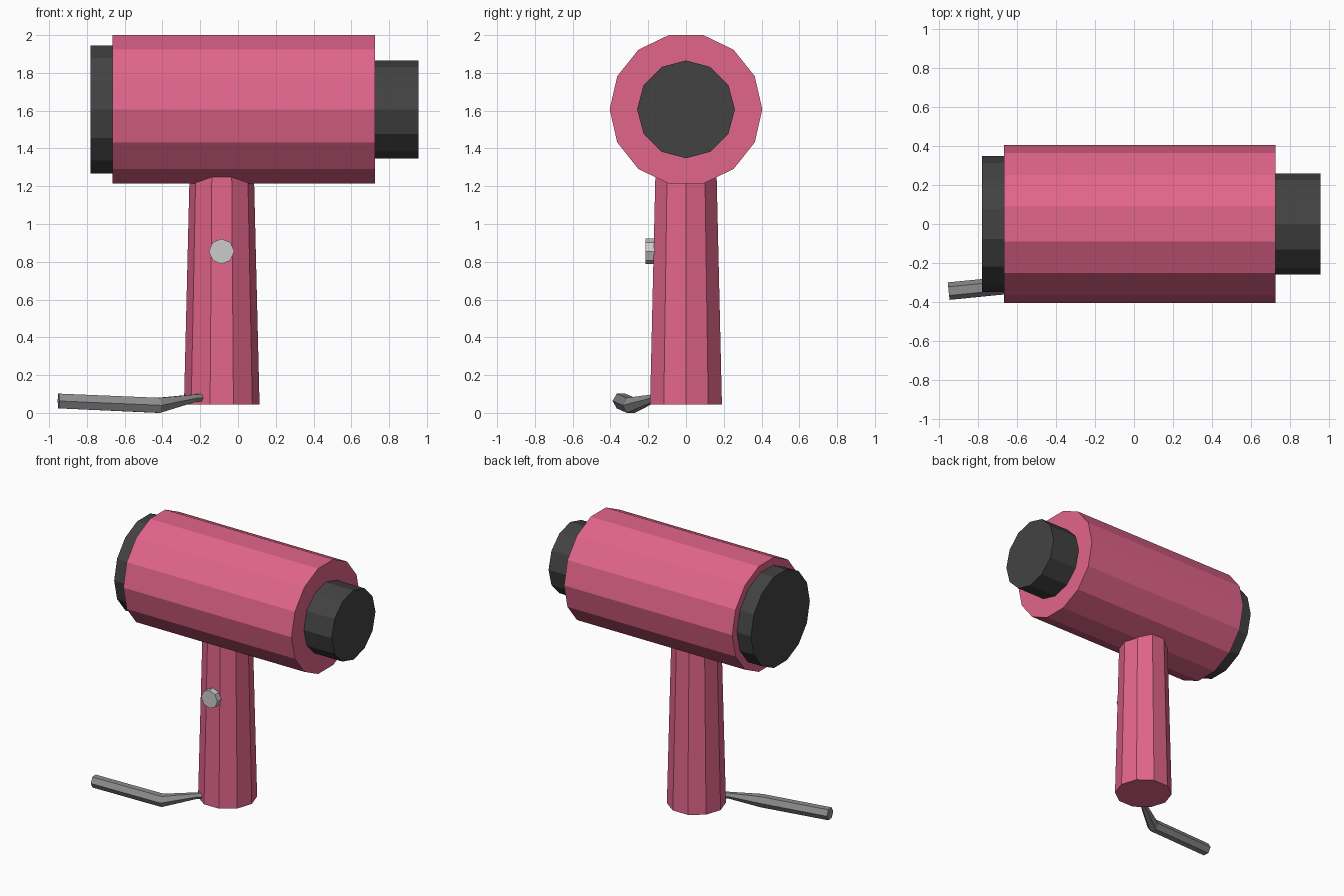
import bpy, bmesh
from math import cos, sin, pi
from mathutils import Vector

if "Cube" in bpy.data.objects:
    bpy.data.objects.remove(bpy.data.objects["Cube"])


def material(name, r, g, b):
    m = bpy.data.materials.new(name)
    m.diffuse_color = (r, g, b, 1)
    m.use_nodes = True
    m.node_tree.nodes["Principled BSDF"].inputs["Base Color"].default_value = m.diffuse_color
    return m


def loft(name, sides, rings, mat=None):
    """Closed solid through polygon rings given as (centre, radius, u axis, v axis)."""
    bm = bmesh.new()
    loops = []
    for c, r, u, v in rings:
        c, u, v = Vector(c), Vector(u).normalized(), Vector(v).normalized()
        angles = [2 * pi * i / sides for i in range(sides)]
        loops.append([bm.verts.new(c + r * (cos(a) * u + sin(a) * v)) for a in angles])
    for a, b in zip(loops, loops[1:]):
        for i in range(sides):
            j = (i + 1) % sides
            bm.faces.new((a[i], a[j], b[j], b[i]))
    bm.faces.new(loops[0][::-1])
    bm.faces.new(loops[-1])
    bmesh.ops.recalc_face_normals(bm, faces=bm.faces)
    me = bpy.data.meshes.new(name)
    bm.to_mesh(me)
    bm.free()
    if mat:
        me.materials.append(mat)
    ob = bpy.data.objects.new(name, me)
    bpy.context.collection.objects.link(ob)
    return ob


X, Y, Z = (1, 0, 0), (0, 1, 0), (0, 0, 1)
pink = material("pink", 0.76, 0.13, 0.26)
dark = material("dark", 0.055, 0.055, 0.055)
cord_grey = material("cord_grey", 0.27, 0.27, 0.27)


def barrel(name, sides, radius, x0, x1, mat):
    loft(name, sides, [((x, 0, 1.607), radius, Y, Z) for x in (x0, x1)], mat)


# Barrel, rear intake and front nozzle
barrel("body", 14, 0.404, -0.665, 0.725, pink)
barrel("rear_intake", 14, 0.348, -0.78, -0.64, dark)
barrel("nozzle", 12, 0.259, 0.70, 0.955, dark)

# Tapered handle, running up into the barrel
loft("handle", 10, [((-0.086, 0, 0.045), 0.2, X, Y),
                    ((-0.086, 0, 1.32), 0.169, X, Y)], pink)

# Round switch on the front of the handle
loft("switch", 8, [((-0.087, y, 0.855), 0.067, X, Z) for y in (-0.215, -0.15)])

# Power cord, pinched where it enters the handle
loft("cord", 6, [((-0.95, -0.344, 0.063), 0.045, (-0.11, 1, 0), Z),
                 ((-0.42, -0.292, 0.04), 0.046, (-0.35, 1, 0), Z),
                 ((-0.23, -0.168, 0.078), 0.023, (-0.6, 1, 0), Z),
                 ((-0.12, -0.09, 0.085), 0.023, (-0.6, 1, 0), Z)], cord_grey)
